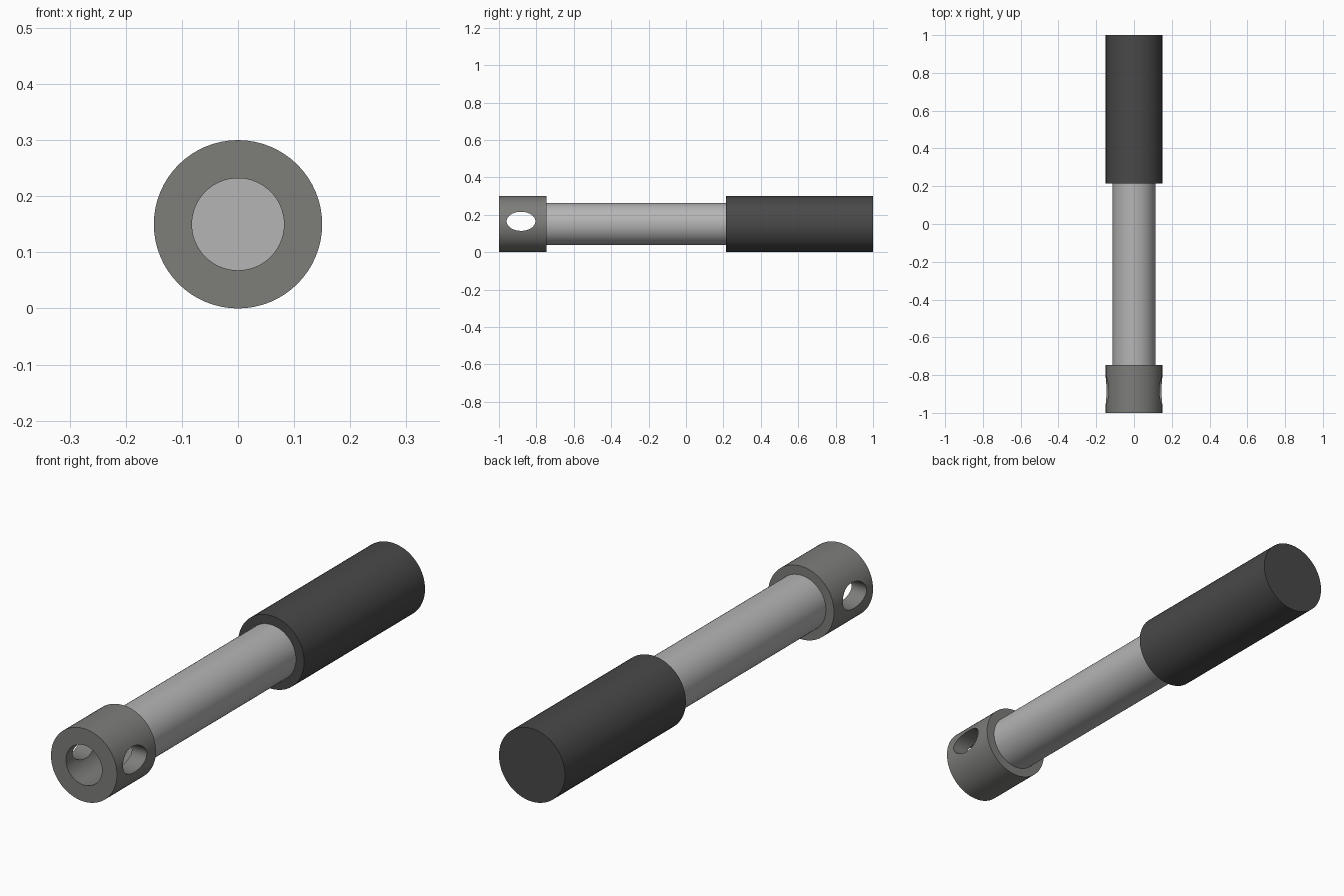
import bpy, bmesh, math
from mathutils import Matrix, Vector

cube = bpy.data.objects.get("Cube")
if cube:
    bpy.data.objects.remove(cube, do_unlink=True)

AXIS_Z = 0.15   # height of the long axis
SIDES = 64


def material(name, rgb):
    m = bpy.data.materials.new(name)
    m.use_nodes = True
    m.diffuse_color = (*rgb, 1)
    m.node_tree.nodes["Principled BSDF"].inputs["Base Color"].default_value = (*rgb, 1)
    return m


def lathe(name, profile, mat, closed=False):
    """Spin (radius, y) points around the long axis; radius 0 makes a pole."""
    bm = bmesh.new()
    verts = [bm.verts.new((r, y, 0)) for r, y in profile]
    pairs = list(zip(verts, verts[1:]))
    if closed:
        pairs.append((verts[-1], verts[0]))
    edges = [bm.edges.new(p) for p in pairs]
    bmesh.ops.spin(bm, geom=verts + edges, cent=(0, 0, 0), axis=(0, 1, 0),
                   angle=math.tau, steps=SIDES, use_merge=True)
    bmesh.ops.remove_doubles(bm, verts=bm.verts, dist=1e-5)
    bmesh.ops.recalc_face_normals(bm, faces=bm.faces)
    bmesh.ops.translate(bm, verts=bm.verts, vec=(0, 0, AXIS_Z))
    return finish(name, bm, mat)


def finish(name, bm, mat):
    mesh = bpy.data.meshes.new(name)
    bm.to_mesh(mesh)
    bm.free()
    ob = bpy.data.objects.new(name, mesh)
    bpy.context.collection.objects.link(ob)
    mesh.materials.append(mat)
    return ob


def activate(ob):
    bpy.ops.object.select_all(action='DESELECT')
    ob.select_set(True)
    bpy.context.view_layer.objects.active = ob


steel = material("light steel", (0.46, 0.46, 0.46))
dark_metal = material("warm grey metal", (0.205, 0.205, 0.195))
rubber = material("dark rubber", (0.066, 0.066, 0.066))

# Solid handle grip, shaft, and bored collar
grip = lathe("grip", [(0, 0.215), (0.15, 0.215), (0.15, 1), (0, 1)], rubber)
shaft = lathe("shaft", [(0, -0.765), (0.113, -0.765), (0.113, 0.225), (0, 0.225)], steel)
collar = lathe("collar", [(0.082, -1), (0.15, -1), (0.15, -0.747), (0.082, -0.747)],
               dark_metal, closed=True)

# Oval cross hole through both collar walls
bm = bmesh.new()
place = (Matrix.Translation(Vector((0, -0.882, 0.165)))
         @ Matrix.Diagonal((1, 0.077, 0.051, 1))
         @ Matrix.Rotation(math.pi / 2, 4, 'Y'))
bmesh.ops.create_cone(bm, cap_ends=True, segments=48, radius1=1, radius2=1,
                      depth=0.5, matrix=place)
bmesh.ops.recalc_face_normals(bm, faces=bm.faces)
cutter = finish("cross_hole_cutter", bm, dark_metal)
cutter.hide_render = True
cut = collar.modifiers.new("cross_hole", 'BOOLEAN')
cut.operation = 'DIFFERENCE'
cut.solver = 'EXACT'
cut.object = cutter
activate(collar)
bpy.ops.object.modifier_apply(modifier=cut.name)
bpy.data.objects.remove(cutter, do_unlink=True)

# Smooth round walls, crisp rims
for ob in (grip, shaft, collar):
    activate(ob)
    bpy.ops.object.shade_smooth_by_angle(angle=math.radians(30))
